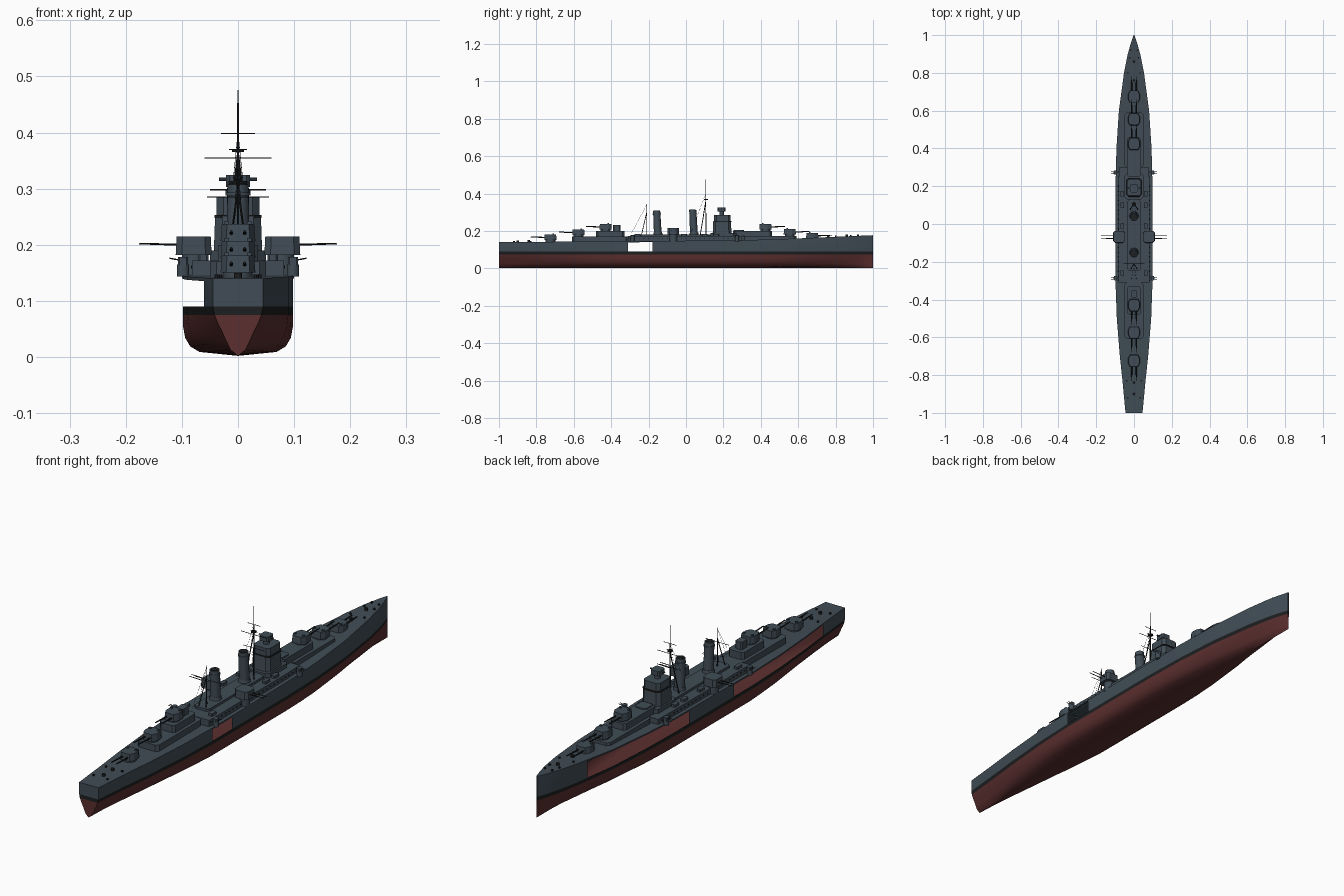
import bpy, bmesh, math
from mathutils import Vector

cube = bpy.data.objects.get("Cube")
if cube:
    bpy.data.objects.remove(cube, do_unlink=True)


def material(name, rgb):
    m = bpy.data.materials.new(name)
    m.use_nodes = True
    m.diffuse_color = (*rgb, 1)
    m.node_tree.nodes["Principled BSDF"].inputs["Base Color"].default_value = (*rgb, 1)
    return m


GREY = material("ship grey", (0.052, 0.073, 0.092))
RED = material("hull red", (0.105, 0.028, 0.028))
BLACK = material("boot black", (0.012, 0.013, 0.014))


def finish(name, bm, mats, smooth=False):
    me = bpy.data.meshes.new(name)
    bm.to_mesh(me)
    bm.free()
    ob = bpy.data.objects.new(name, me)
    bpy.context.collection.objects.link(ob)
    for m in mats:
        me.materials.append(m)
    if smooth:
        bpy.ops.object.select_all(action="DESELECT")
        ob.select_set(True)
        bpy.context.view_layer.objects.active = ob
        bpy.ops.object.shade_smooth_by_angle(angle=math.radians(40))
    return ob


def prism(name, pts, z0, z1, mat=GREY, top=1.0):
    """Extrude an outline upwards; top scales the upper outline about its middle."""
    bm = bmesh.new()
    mx = sum(p[0] for p in pts) / len(pts)
    my = sum(p[1] for p in pts) / len(pts)
    lo = [bm.verts.new((x, y, z0)) for x, y in pts]
    hi = [bm.verts.new((mx + (x - mx) * top, my + (y - my) * top, z1)) for x, y in pts]
    bm.faces.new(lo[::-1])
    bm.faces.new(hi)
    for i in range(len(pts)):
        j = (i + 1) % len(pts)
        bm.faces.new((lo[i], lo[j], hi[j], hi[i]))
    bmesh.ops.recalc_face_normals(bm, faces=bm.faces)
    return finish(name, bm, [mat])


def box(name, x, y0, y1, half, z0, z1, mat=GREY, top=1.0, cut=0.0):
    """Block with optional chamfered corners."""
    c = cut
    pts = [(x - half, y0), (x + half, y0), (x + half, y1), (x - half, y1)]
    if c:
        pts = [(x - half + c, y0), (x + half - c, y0), (x + half, y0 + c), (x + half, y1 - c),
               (x + half - c, y1), (x - half + c, y1), (x - half, y1 - c), (x - half, y0 + c)]
    return prism(name, pts, z0, z1, mat, top)


def rod(name, a, b, r, r2=None, mat=GREY, sides=8):
    a, b = Vector(a), Vector(b)
    bm = bmesh.new()
    bmesh.ops.create_cone(bm, cap_ends=True, segments=sides, radius1=r,
                          radius2=r if r2 is None else r2, depth=(b - a).length)
    bm.transform(Vector((0, 0, 1)).rotation_difference(b - a).to_matrix().to_4x4())
    bmesh.ops.translate(bm, verts=bm.verts, vec=(a + b) / 2)
    return finish(name, bm, [mat], smooth=sides > 6)


def lerp(table, y):
    for (y0, v0), (y1, v1) in zip(table, table[1:]):
        if y <= y1:
            return v0 + (v1 - v0) * (y - y0) / (y1 - y0)
    return table[-1][1]


BEAM = [(-1, .045), (-.83, .061), (-.7, .075), (-.5, .091), (-.31, .098), (.2, .098),
        (.4, .093), (.6, .08), (.8, .053), (.9, .033), (.96, .016), (1, .002)]
SHEER = [(-1, .14), (-.3, .145), (.3, .15), (.6, .16), (1, .177)]
FULL = [(0, .002), (.7, .009), (.87, .019), (.96, .034), (1, .055), (1, .075), (1, .09)]
SHARP = [(0, .002), (.3, .013), (.45, .027), (.65, .047), (.8, .06), (.93, .075), (1, .09)]

# Hull: lofted sections, red below, black waterline, grey sides with open panels
stations = [-1, -.92, -.83, -.7, -.6, -.5, -.4, -.31, -.18, 0, .12, .2, .3, .4, .5, .6, .68,
            .745, .8, .85, .9, .93, .96, .985, 1]
bm = bmesh.new()
rings = []
for y in stations:
    w, e = lerp(BEAM, y), min(1, max(0, (abs(y) - .3) / .65)) ** 1.4
    half = [(w * (f[0] * (1 - e) + s[0] * e), f[1] * (1 - e) + s[1] * e)
            for f, s in zip(FULL, SHARP)]
    half += [(w, lerp(SHEER, y) - .006), (w, lerp(SHEER, y))]
    rings.append({sd: [bm.verts.new((sd * x, y, z)) for x, z in half] for sd in (1, -1)})
OPEN = {1: [(-.31, -.18)], -1: [(-.83, -.18), (.12, .745)]}
for i, y in enumerate(stations[:-1]):
    mid = (y + stations[i + 1]) / 2
    a, b = rings[i], rings[i + 1]
    for sd in (1, -1):
        for k in range(8):
            if k == 6 and any(lo < mid < hi for lo, hi in OPEN[sd]):
                continue
            q = [a[sd][k], b[sd][k], b[sd][k + 1], a[sd][k + 1]]
            f = bm.faces.new(q if sd > 0 else q[::-1])
            f.material_index = 1 if k < 5 else 2 if k == 5 else 0
    bm.faces.new((a[-1][8], a[1][8], b[1][8], b[-1][8]))
# Flat stern, in the same colour bands
for k in range(8):
    r = rings[0]
    f = bm.faces.new((r[-1][k], r[1][k], r[1][k + 1], r[-1][k + 1]))
    f.material_index = 1 if k < 5 else 2 if k == 5 else 0
bmesh.ops.remove_doubles(bm, verts=bm.verts, dist=1e-5)
finish("hull", bm, [GREY, RED, BLACK], smooth=True)

# Raised deck and deckhouses
ys = [-.31, -.1, .1, .2, .3]
prism("raised_deck", [(lerp(BEAM, y) - .016, y) for y in ys]
      + [(.016 - lerp(BEAM, y), y) for y in ys[::-1]], .14, .172)
box("forward_house", 0, .3, .59, .05, .145, .172, cut=.012)
box("forward_upper_house", 0, .25, .46, .036, .172, .2, cut=.01)
box("aft_house", 0, -.61, -.31, .05, .14, .17, cut=.012)
box("aft_upper_house", 0, -.48, -.33, .036, .17, .2, cut=.01)
box("aft_director", 0, -.39, -.35, .016, .2, .232, cut=.005)
box("midship_house", 0, -.25, .13, .035, .172, .182, cut=.01)


def turret(name, y, z, face):
    """Twin gun turret with sloped front, pointing along face (+1 or -1)."""
    rod(name + "_barbette", (0, y, z - .03), (0, y, z + .006), .026, sides=16)
    outline = [(-.022, -.033), (.022, -.033), (.031, -.016), (.031, .012),
               (.021, .033), (-.021, .033), (-.031, .012), (-.031, -.016)]
    prism(name, [(x, y + face * v) for x, v in outline], z + .004, z + .034, top=.93)
    for sd in (1, -1):
        rod(name + "_barrel", (sd * .012, y + face * .03, z + .018),
            (sd * .012, y + face * .105, z + .021), .0035, .0022, BLACK)
        box(name + "_sight", sd * .02, y - face * .014 - .004, y - face * .014 + .004,
            .004, z + .034, z + .039)


for name, y, z, face in [("bow_turret", .675, .156, 1), ("second_turret", .555, .176, 1),
                         ("third_turret", .425, .203, 1), ("fourth_turret", -.43, .203, -1),
                         ("fifth_turret", -.575, .173, -1), ("stern_turret", -.725, .147, -1)]:
    turret(name, y, z, face)

# Bridge tower
box("bridge_base", 0, .13, .27, .05, .17, .19, cut=.015)
box("bridge_lower", 0, .143, .243, .043, .19, .25, top=.95, cut=.014)
box("bridge_upper", 0, .15, .238, .038, .252, .286, cut=.012)
box("bridge_platform", 0, .146, .243, .042, .248, .253, BLACK, cut=.012)
rod("director_column", (0, .19, .28), (0, .19, .31), .012, sides=12)
box("director", 0, .168, .212, .021, .303, .324, cut=.006)
rod("rangefinder", (-.034, .19, .317), (.034, .19, .317), .003)
box("conning_house", 0, .255, .31, .026, .172, .205, cut=.008)

# Funnels, raked slightly aft
for name, y, h in [("forward_funnel", .043, .312), ("aft_funnel", -.15, .308)]:
    rod(name, (0, y, .17), (0, y - .007, h), .021, .019, sides=20)
    rod(name + "_mouth", (0, y - .007, h - .002), (0, y - .007, h + .002), .016, mat=BLACK, sides=20)
    rod(name + "_band", (0, y - .006, h - .02), (0, y - .006, h - .015), .022, sides=20)
    rod(name + "_foot", (0, y, .17), (0, y, .195), .026, .022, sides=20)

# Masts, struts, yards and stays
rod("foremast", (0, .106, .17), (0, .106, .476), .003, .0012, BLACK)
rod("foremast_top", (0, .106, .365), (0, .106, .37), .011, mat=BLACK)
rod("mainmast", (0, -.21, .17), (0, -.21, .345), .0025, .0012, BLACK)
for z, half in [(.398, .03), (.37, .016), (.355, .06), (.298, .05)]:
    rod("fore_yard", (-half, .106, z), (half, .106, z), .0011, mat=BLACK, sides=6)
rod("main_yard", (-.055, -.21, .285), (.055, -.21, .285), .0011, mat=BLACK, sides=6)
for sd in (1, -1):
    rod("foremast_leg", (sd * .022, .075, .17), (0, .106, .36), .0022, mat=BLACK)
    rod("mainmast_leg", (sd * .018, -.24, .17), (0, -.21, .3), .0018, mat=BLACK)
    rod("fore_stay", (sd * .02, .03, .2), (0, .106, .4), .0005, mat=BLACK, sides=4)
    rod("main_stay", (sd * .012, -.29, .19), (0, -.21, .34), .0005, mat=BLACK, sides=4)

# Wing gun mounts, light guns and side fittings
for sd in (1, -1):
    rod("wing_mount_base", (sd * .078, -.068, .14), (sd * .078, -.068, .184), .022, sides=16)
    box("wing_mount", sd * .079, -.1, -.036, .032, .182, .215, top=.95, cut=.011)
    for y in (-.077, -.059):
        rod("wing_barrel", (sd * .1, y, .2), (sd * .176, y, .202), .002, .0013, BLACK)
    for y in (.272, -.287):
        rod("light_gun_stand", (sd * .098, y, .143), (sd * .098, y, .165), .011, sides=12)
        box("light_gun_shield", sd * .098, y - .011, y + .011, .009, .163, .178, cut=.003)
        for dy in (-.005, .005):
            rod("light_gun_barrel", (sd * .1, y + dy, .172), (sd * .122, y + dy, .176), .0012, mat=BLACK)
    for y in (-.26, -.01, .1, .16):
        box("deck_locker", sd * .062, y - .016, y + .016, .009, .172, .183, cut=.003)
    for y in (-.92, -.83, .8, .88, .92):
        rod("bollard", (sd * lerp(BEAM, y) * .62, y, lerp(SHEER, y) - .002),
            (sd * lerp(BEAM, y) * .62, y, lerp(SHEER, y) + .006), .0045, mat=BLACK)
    # Row of ports beneath the raised deck
    for i in range(24):
        y = -.3 + i * .025
        x = sd * (lerp(BEAM, y) - .016)
        rod("deck_port", (x - sd * .001, y, .16), (x + sd * .002, y, .16), .003, mat=BLACK, sides=6)

# Centreline capstans
for y in (-.9, -.84, .76, .86):
    rod("capstan", (0, y, lerp(SHEER, y) - .002), (0, y, lerp(SHEER, y) + .009), .007, mat=BLACK, sides=12)
